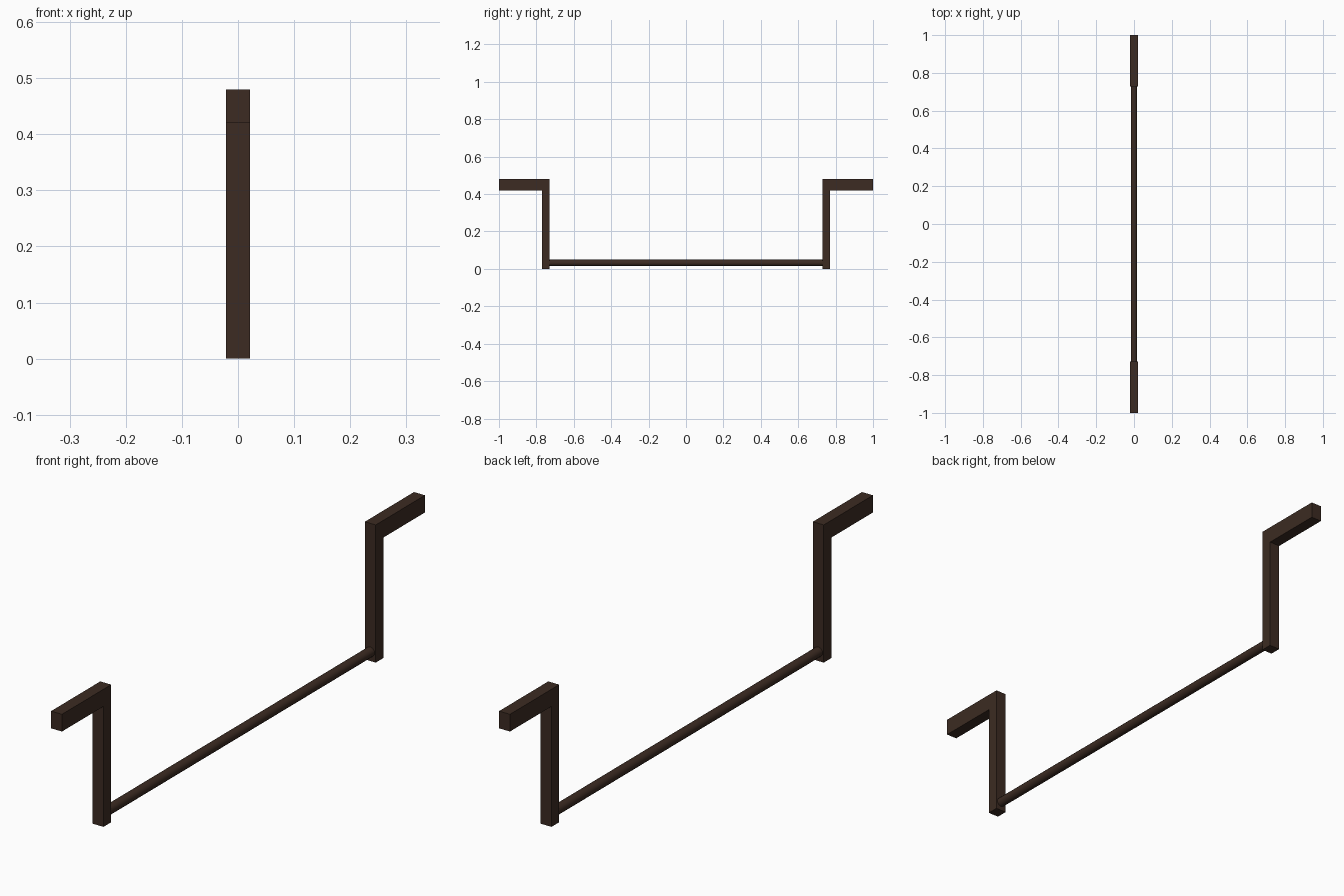
import bpy
import math

if "Cube" in bpy.data.objects:
    bpy.data.objects.remove(bpy.data.objects["Cube"])

wood = bpy.data.materials.new("dark_wood")
wood.diffuse_color = (0.045, 0.024, 0.016, 1)
wood.use_nodes = True
wood.node_tree.nodes["Principled BSDF"].inputs["Base Color"].default_value = wood.diffuse_color


def box(name, lo, hi):
    size = [b - a for a, b in zip(lo, hi)]
    mid = [(a + b) / 2 for a, b in zip(lo, hi)]
    bpy.ops.mesh.primitive_cube_add(size=1, location=mid)
    ob = bpy.context.object
    ob.name = name
    ob.scale = size
    bpy.ops.object.transform_apply(location=True, rotation=True, scale=True)
    ob.data.materials.append(wood)
    # second copy on the other end
    mirror = ob.modifiers.new("mirror", 'MIRROR')
    mirror.use_axis = (False, True, False)
    mirror.use_mirror_merge = False
    return ob


W = 0.021  # half width of the square bars

# upright posts and the horizontal arms on top of them
box("posts", (-W, 0.729, 0), (W, 0.771, 0.42))
box("arms", (-W, 0.729, 0.42), (W, 1.0, 0.48))

# long round rod joining the feet of the posts
bpy.ops.mesh.primitive_cylinder_add(vertices=12, radius=0.017, depth=1.5,
                                    location=(0, 0, 0.032),
                                    rotation=(math.pi / 2, 0, 0))
rod = bpy.context.object
rod.name = "cross_rod"
rod.data.materials.append(wood)
bpy.ops.object.shade_smooth_by_angle(angle=math.radians(40))
